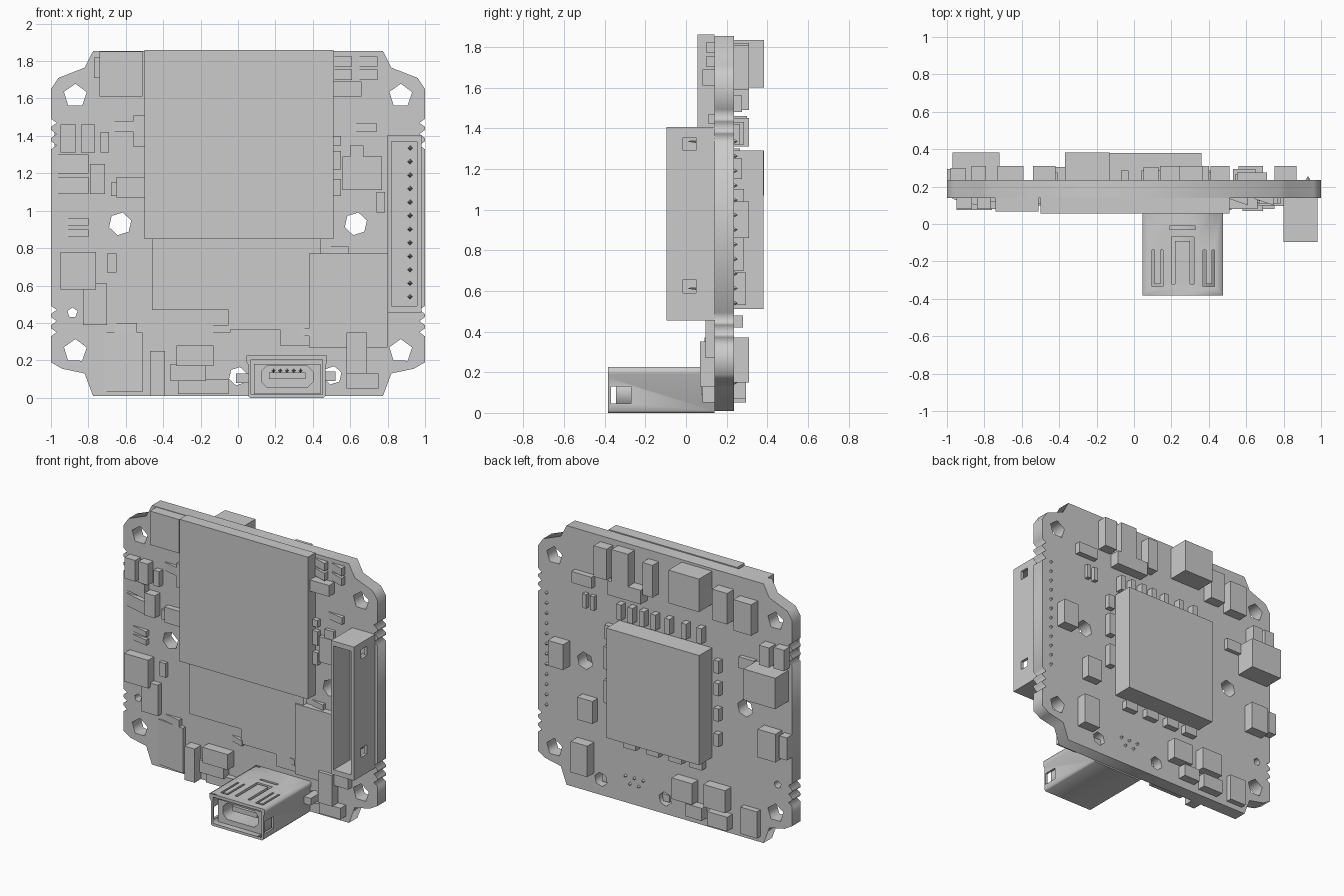
import bpy, bmesh, math
from mathutils import Matrix, Vector

FRONT, BACK = 0.14, 0.235          # y of the two board faces


def mesh_object(name, bm):
    bmesh.ops.recalc_face_normals(bm, faces=bm.faces[:])
    me = bpy.data.meshes.new(name)
    bm.to_mesh(me)
    bm.free()
    ob = bpy.data.objects.new(name, me)
    bpy.context.collection.objects.link(ob)
    return ob


def add_box(bm, x0, x1, y0, y1, z0, z1):
    size = Matrix.Diagonal((x1 - x0, y1 - y0, z1 - z0, 1))
    mid = Matrix.Translation(((x0 + x1) / 2, (y0 + y1) / 2, (z0 + z1) / 2))
    return bmesh.ops.create_cube(bm, size=1, matrix=mid @ size)["verts"]


def boxes(name, items):
    bm = bmesh.new()
    for b in items:
        add_box(bm, *b)
    return mesh_object(name, bm)


def wedges(name, items):
    """Chips whose outer left edge slopes down to the board's front face."""
    bm = bmesh.new()
    for x0, x1, z0, z1, y in items:
        for v in add_box(bm, x0, x1, y, FRONT + .005, z0, z1):
            if v.co.y < FRONT and v.co.x < (x0 + x1) / 2:
                v.co.y = FRONT - .006
    return mesh_object(name, bm)


def plate(name, loops, y0, y1):
    """Extrude an x-z outline with holes from y0 to y1."""
    cu = bpy.data.curves.new(name, 'CURVE')
    cu.dimensions, cu.fill_mode, cu.extrude = '2D', 'BOTH', (y1 - y0) / 2
    for pts in loops:
        s = cu.splines.new('POLY')
        s.points.add(len(pts) - 1)
        for p, (x, z) in zip(s.points, pts):
            p.co = (x, z, 0, 1)
        s.use_cyclic_u = True
    tmp = bpy.data.objects.new("tmp", cu)
    bpy.context.collection.objects.link(tmp)
    me = bpy.data.meshes.new_from_object(tmp.evaluated_get(bpy.context.evaluated_depsgraph_get()))
    bpy.data.objects.remove(tmp)
    bm = bmesh.new()
    bm.from_mesh(me)
    bmesh.ops.remove_doubles(bm, verts=bm.verts[:], dist=1e-4)
    bm.transform(Matrix.Translation((0, (y0 + y1) / 2, 0)) @ Matrix.Rotation(math.pi / 2, 4, 'X'))
    return mesh_object(name, bm)


def ngon(x, z, r, n, turn=0.3):
    return [(x + r * math.cos(turn + i * math.tau / n), z + r * math.sin(turn + i * math.tau / n))
            for i in range(n)]


def cut(ob, items):
    cutter = boxes("cutter", items)
    cutter.hide_render = True
    mod = ob.modifiers.new("cut", 'BOOLEAN')
    mod.object, mod.operation, mod.solver, mod.use_self = cutter, 'DIFFERENCE', 'EXACT', True
    ob.data = bpy.data.meshes.new_from_object(
        ob.evaluated_get(bpy.context.evaluated_depsgraph_get()))
    ob.modifiers.clear()
    bpy.data.objects.remove(cutter)


def pins(name, spots, y, length, r=.014):
    bm = bmesh.new()
    turn = Matrix.Rotation(-math.pi / 2 if length > 0 else math.pi / 2, 4, 'X')
    for x, z in spots:
        bmesh.ops.create_cone(bm, cap_ends=True, segments=4, radius1=r, radius2=.002, depth=abs(length),
                              matrix=Matrix.Translation((x, y + length / 2, z)) @ turn)
    return mesh_object(name, bm)


# Circuit board with notched edges and mounting holes
side = [(.775, .01), (.82, .13), (.94, .155), (1, .19)]
for z in (.35, .41, .47, 1.35, 1.41, 1.47):
    side += [(1, z - .022), (.97, z), (1, z + .022)]
side += [(1, 1.65), (.96, 1.71), (.82, 1.765), (.775, 1.853)]
outline = side + [(-x, z) for x, z in reversed(side)]
holes = [ngon(s * .87, z, .064, 5) for s in (1, -1) for z in (.25, 1.615)]
holes += [ngon(s * .63, .93, .062, 6) for s in (1, -1)]
holes += [ngon(-.885, .455, .028, 5), ngon(0, .115, .05, 6), ngon(.505, .12, .05, 6)]
plate("circuit_board", [outline] + holes, FRONT, BACK)

# Large front module, stepped card holder, flat chips
boxes("front_module", [(-.5, .51, .057, FRONT, .85, 1.86)])
plate("card_holder", [[(-.46, .86), (-.46, .47), (-.05, .47), (-.05, .365), (.225, .365),
                       (.225, .28), (.38, .28), (.44, .5), (.44, .86)]], .105, FRONT)
boxes("front_flat_chips", [(.38, .8, .095, FRONT, .27, .77), (-.74, -.51, .068, FRONT, 1.61, 1.85)])

# Small front components: x0, x1, z0, z1, outer y
front = [(-.77, -.74, 1.71, 1.82, .12), (-.95, -.865, 1.31, 1.46, .08), (-.84, -.765, 1.31, 1.46, .08),
         (-.735, -.69, 1.31, 1.42, .1), (-.56, -.5, 1.34, 1.51, .11), (-.79, -.71, 1.09, 1.25, .08),
         (-.68, -.63, 1.08, 1.15, .11), (-.65, -.5, 1.07, 1.18, .1), (-.95, -.76, .58, .78, .075),
         (-.83, -.7, .39, .61, .1), (-.7, -.65, .67, .77, .115), (-.47, -.39, .01, .25, .07),
         (-.33, -.13, .17, .28, .07), (-.36, -.17, .09, .18, .08), (-.32, -.05, .02, .1, .1),
         (.58, .69, .13, .35, .07), (.58, .75, .05, .13, .08), (.56, .77, 1.11, 1.29, .11)]
front += [(.6, .67, 1.29, 1.35, .115), (.74, .785, .99, 1.1, .11), (.51, .66, 1.61, 1.69, .08),
          (.51, .55, 1.35, 1.4, .11), (.51, .55, 1.22, 1.32, .11), (.51, .55, 1.08, 1.17, .11)]
boxes("front_components", [(a, b, y, FRONT, c, d) for a, b, c, d, y in front])
wedges("front_sloped_components", [
    (-.72, -.51, .03, .35, .11), (-.97, -.8, 1.2, 1.3, .09), (-.97, -.8, 1.09, 1.18, .09),
    (-.67, -.56, 1.42, 1.48, .11), (-.92, -.8, .86, .9, .11), (-.92, -.8, .92, .96, .11),
    (-.66, -.54, .35, .4, .11), (-.14, -.04, .35, .39, .1), (.23, .38, .33, .37, .09),
    (.62, .74, 1.42, 1.47, .11), (.49, .59, .77, .81, .11)]
    + [(x, x + .1, z, z + .055, .1) for x in (.51, .645) for z in (1.7, 1.77)])

# Side connector: open housing with latch windows and a row of contacts
housing = boxes("side_connector", [(.8, .98, -.097, FRONT, .455, 1.405)])
cut(housing, [(.82, .958, -.2, .09, .49, 1.37),
              (.93, 1.0, -.015, .05, .59, .655), (.93, 1.0, -.015, .05, 1.29, 1.355)])
row = [.54 + i * .0723 for i in range(12)]
pins("connector_contacts", [(.92, z) for z in row], .092, -.08)
pins("connector_pin_tips", [(.93, z) for z in row], BACK - .002, .02)

# Plug socket: metal shell with spring slots, recessed insert and tongue
shell = plate("socket_shell", [
    [(.045, .225), (.477, .225), (.477, .19), (.467, .175), (.467, .01), (.457, 0),
     (.065, 0), (.055, .01), (.055, .175), (.045, .19)],
    [(.07, .205), (.452, .205), (.452, .018), (.07, .018)]], -.383, FRONT)
slots = []
for x0, x1 in ((.095, .155), (.37, .43)):
    slots += [(x0, x0 + .014, -.32, -.14, .19, .3), (x1 - .014, x1, -.32, -.14, .19, .3),
              (x0, x1, -.334, -.32, .19, .3)]
slots += [(.2, .32, -.09, -.07, .19, .3), (.2, .22, -.32, -.09, .19, .3), (.3, .32, -.32, -.09, .19, .3),
          (.19, .33, -.03, -.012, .19, .3), (0, .08, -.37, -.27, .045, .13), (.44, .52, -.37, -.27, .045, .13)]
cut(shell, slots)
plate("socket_insert", [
    [(.085, .18), (.44, .18), (.44, .02), (.085, .02)],
    [(.155, .17), (.37, .17), (.4, .14), (.4, .085), (.37, .055), (.155, .055), (.125, .085), (.125, .14)]],
    -.345, .04)
boxes("socket_tongue", [(.165, .36, -.3, .05, .1, .135)])
boxes("socket_back_wall", [(.07, .452, .04, .06, .018, .205)])
pins("socket_contacts", [(.19 + i * .036, .145) for i in range(5)], 0, -.28, .012)
pins("socket_pin_tips", [(.17 + i * .035, .2 - .05 * (i % 2)) for i in range(5)], BACK - .002, .02)
boxes("socket_mounting_tabs", [(-.01, .06, .075, .2, .08, .13), (.455, .52, .075, .2, .09, .14)])

# Main processor and tall blocks on the back
boxes("back_processor", [(-.37, .36, BACK, .38, .51, 1.29)])
boxes("back_tall_blocks", [(-.37, -.13, BACK, .383, 1.6, 1.835), (-.97, -.72, BACK, .383, 1.07, 1.29)])

# Small back components: x0, x1, z0, z1, height
back = [(.41, .51, 1.59, 1.81, .075), (.24, .37, 1.59, 1.82, .075), (.05, .13, 1.56, 1.79, .07),
        (.14, .4, 1.49, 1.59, .075), (-.54, -.42, 1.53, 1.75, .075), (-.73, -.59, 1.5, 1.72, .075),
        (.55, .71, 1.48, 1.56, .04), (.75, .87, .86, 1.04, .075), (.53, .65, .53, .69, .06),
        (.56, .69, .15, .37, .075), (-.87, -.79, 1.31, 1.45, .075), (-.98, -.9, 1.31, 1.46, .065),
        (-.92, -.78, .65, .85, .075), (-1, -.94, .68, .84, .06), (-.72, -.6, 1.22, 1.3, .03),
        (-.26, -.1, .17, .32, .07), (-.52, -.35, .18, .34, .07), (-.33, -.2, .07, .16, .06)]
back += [(-.53, -.37, .05, .15, .06), (-.75, -.62, .05, .24, .04), (.4, .45, .94, 1.1, .05),
         (.4, .45, .7, .86, .05), (.4, .45, 1.15, 1.25, .04), (.54, .57, 1.32, 1.42, .03),
         (.6, .63, 1.32, 1.42, .03)]
back += [(x, x + .04, 1.32, 1.43, .05) for x in (.31, .22, .13, .04, -.07, -.2, -.32)]
back += [(-.45, -.41, z, z + .09, .04) for z in (.62, .8, .98, 1.14)]
back += [(x, x + .1, .42, .48, .045) for x in (.2, .02, -.16, -.32)]
boxes("back_components", [(a, b, BACK, BACK + h, c, d) for a, b, c, d, h in back])
